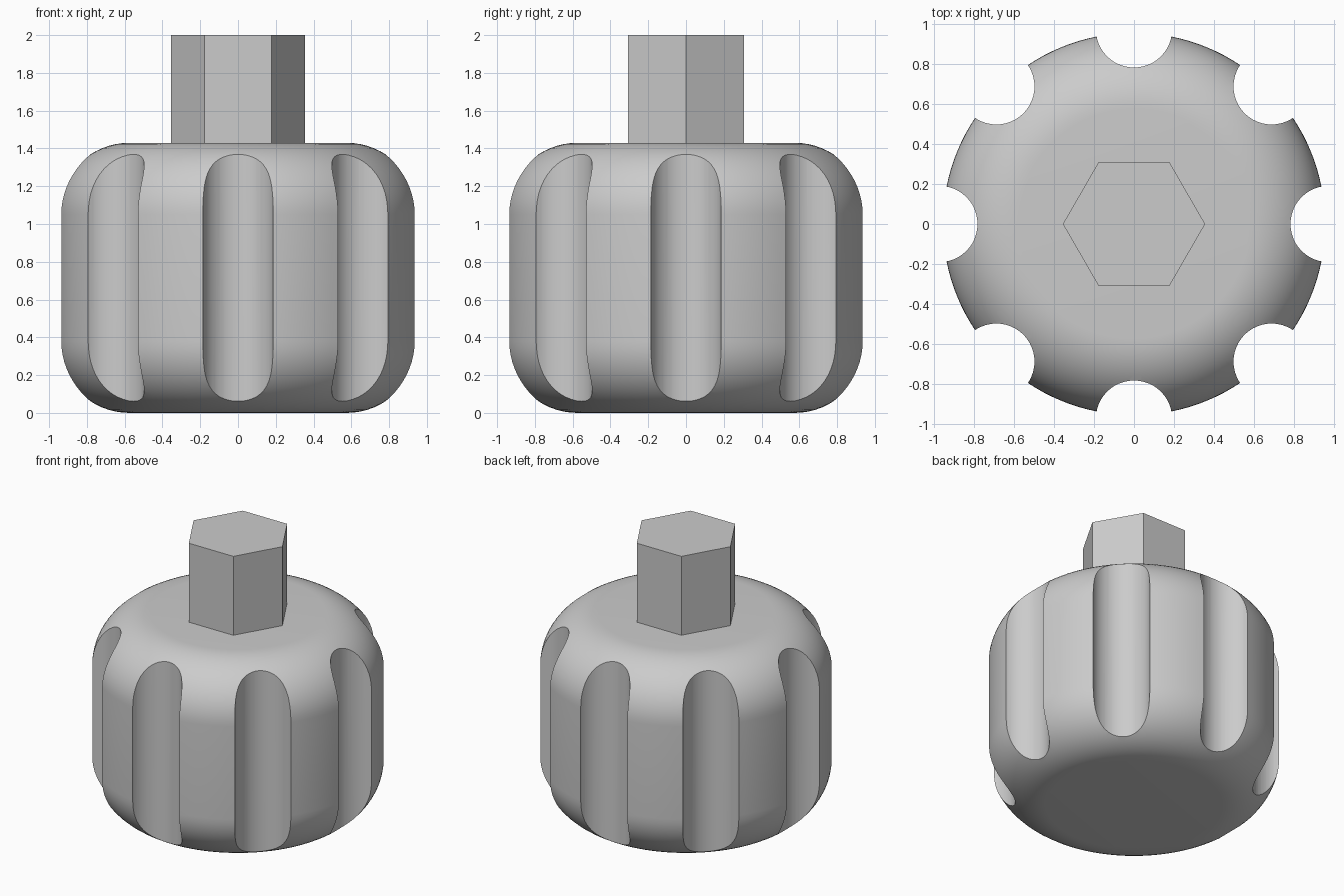
import bpy, bmesh, math
from mathutils import Matrix

old = bpy.data.objects.get("Cube")
if old:
    bpy.data.objects.remove(old, do_unlink=True)

RADIUS, HEIGHT, FILLET = 0.954, 1.43, 0.38
FLUTES, FLUTE_RADIUS, FLUTE_CENTRE = 8, 0.19, 0.971
HEX_RADIUS, TOP = 0.355, 2.0

grey = bpy.data.materials.new("plain_grey")
grey.use_nodes = True
colour = (0.6, 0.6, 0.6, 1)
grey.diffuse_color = colour
grey.node_tree.nodes["Principled BSDF"].inputs["Base Color"].default_value = colour


def make_object(name, bm):
    bmesh.ops.recalc_face_normals(bm, faces=bm.faces)
    mesh = bpy.data.meshes.new(name)
    bm.to_mesh(mesh)
    bm.free()
    mesh.materials.append(grey)
    obj = bpy.data.objects.new(name, mesh)
    bpy.context.collection.objects.link(obj)
    return obj


def add_prism(bm, sides, radius, bottom, top, x=0, y=0):
    place = Matrix.Translation((x, y, (bottom + top) / 2))
    # first corner points along x
    turn = Matrix.Rotation(math.pi / 2, 4, "Z")
    bmesh.ops.create_cone(bm, cap_ends=True, segments=sides, radius1=radius,
                          radius2=radius, depth=top - bottom, matrix=place @ turn)


# Knob body: rounded profile turned about the z axis
steps, around = 16, 128
arc = [math.pi / 2 * i / steps for i in range(steps + 1)]
flat = RADIUS - FILLET
profile = [(flat + FILLET * math.sin(a), FILLET - FILLET * math.cos(a)) for a in arc]
profile += [(r, HEIGHT - z) for r, z in reversed(profile)]
bm = bmesh.new()
rings = []
for r, z in profile:
    rings.append([bm.verts.new((r * math.cos(2 * math.pi * i / around),
                                r * math.sin(2 * math.pi * i / around), z))
                  for i in range(around)])
for low, high in zip(rings, rings[1:]):
    for i in range(around):
        j = (i + 1) % around
        bm.faces.new((low[i], low[j], high[j], high[i]))
bm.faces.new(rings[0])
bm.faces.new(rings[-1])
body = make_object("knob_body", bm)

# Finger flutes: a ring of upright cylinders cut from the rim
bm = bmesh.new()
for i in range(FLUTES):
    a = 2 * math.pi * i / FLUTES
    add_prism(bm, 48, FLUTE_RADIUS, -0.2, HEIGHT + 0.2,
              FLUTE_CENTRE * math.cos(a), FLUTE_CENTRE * math.sin(a))
cutter = make_object("flute_cutter", bm)
cutter.hide_render = True

cut = body.modifiers.new("flutes", "BOOLEAN")
cut.operation = "DIFFERENCE"
cut.solver = "EXACT"
cut.object = cutter
bpy.ops.object.select_all(action="DESELECT")
bpy.context.view_layer.objects.active = body
body.select_set(True)
bpy.ops.object.modifier_apply(modifier=cut.name)
bpy.data.objects.remove(cutter, do_unlink=True)
bpy.ops.object.shade_smooth_by_angle(angle=math.radians(30))

# Hexagonal shank on top
bm = bmesh.new()
add_prism(bm, 6, HEX_RADIUS, HEIGHT, TOP)
shank = make_object("hex_shank", bm)
# align two corners with the x axis
if max(v.co.x for v in shank.data.vertices) < HEX_RADIUS - 0.01:
    shank.data.transform(Matrix.Rotation(math.pi / 6, 4, "Z"))
